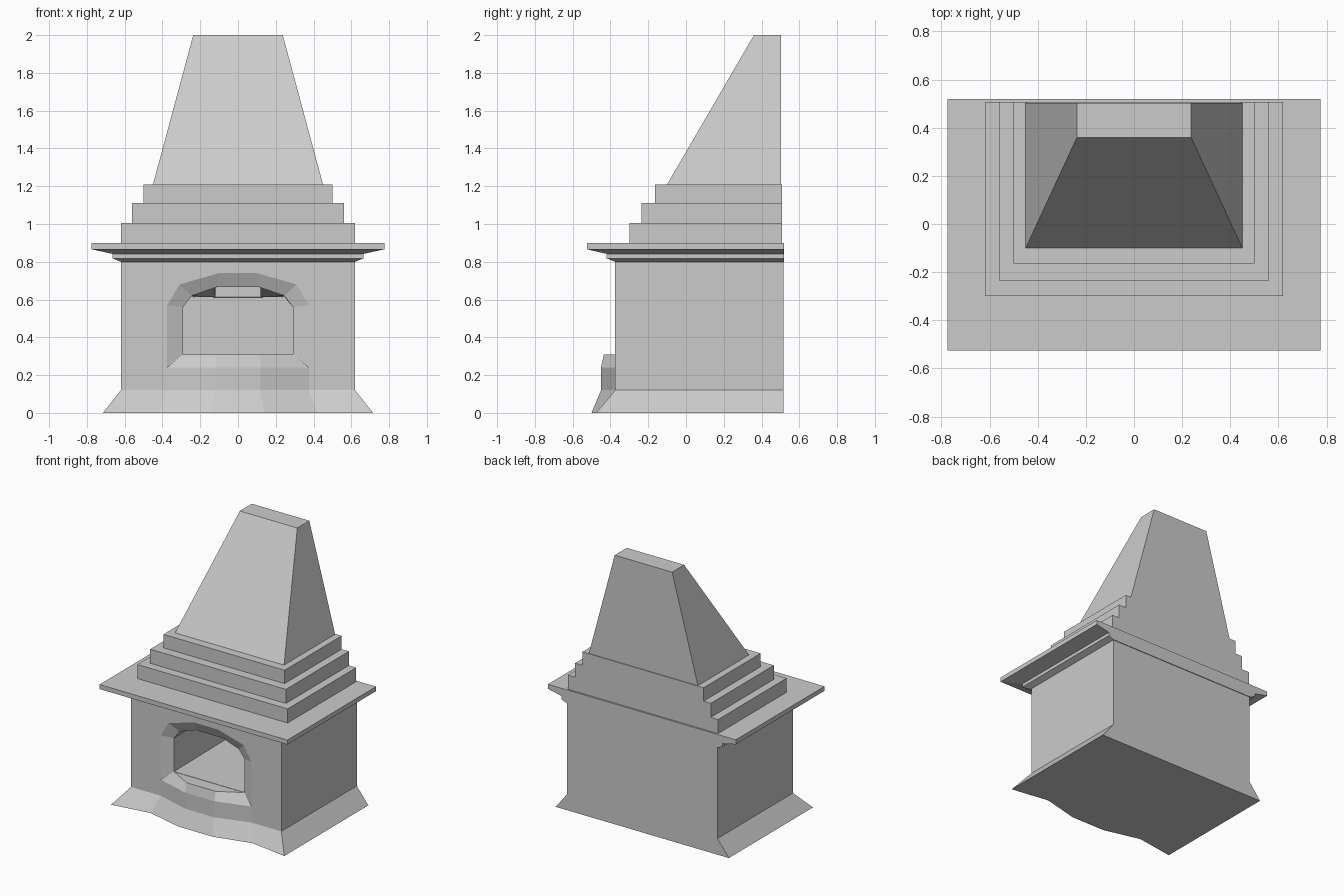
import bpy, bmesh

if "Cube" in bpy.data.objects:
    bpy.data.objects.remove(bpy.data.objects["Cube"])

BACK = 0.515


def loft(name, rings):
    """Closed solid through rings of 3D points with equal counts."""
    bm = bmesh.new()
    vs = [[bm.verts.new(p) for p in ring] for ring in rings]
    n = len(vs[0])
    for a, b in zip(vs, vs[1:]):
        for i in range(n):
            j = (i + 1) % n
            bm.faces.new((a[i], a[j], b[j], b[i]))
    bm.faces.new(vs[0])
    bm.faces.new(vs[-1])
    bmesh.ops.recalc_face_normals(bm, faces=bm.faces)
    me = bpy.data.meshes.new(name)
    bm.to_mesh(me)
    bm.free()
    ob = bpy.data.objects.new(name, me)
    bpy.context.collection.objects.link(ob)
    return ob


def rect(x, front, z, back=BACK):
    return [(-x, front, z), (x, front, z), (x, back, z), (-x, back, z)]


def mirrored(half):
    """Right-hand points (side to centre) completed on the left."""
    return half + [(-x, b) for x, b in reversed(half)]


def plan(half, z):
    return [(x, y, z) for x, y in mirrored(half)]


def arch(half, y):
    return [(x, y, z) for x, z in mirrored(half)]


# Firebox body
body = loft("firebox_body", [rect(0.62, -0.375, 0.12), rect(0.62, -0.375, 0.805)])

# Opening: bevelled arched surround, short reveal, then the hearth chamber
outer = [(0.375, 0.24), (0.375, 0.57), (0.31, 0.68), (0.10, 0.74)]
inner = [(0.29, 0.31), (0.29, 0.56), (0.245, 0.62), (0.11, 0.667)]
rear = [(0.30, 0.31), (0.30, 0.56), (0.245, 0.615), (0.125, 0.612)]
hearth = loft("hearth_cutter", [arch(outer, -0.42), arch(outer, -0.375),
                                arch(inner, -0.34), arch(inner, -0.295),
                                arch(rear, 0.46)])
flue = loft("flue_cutter", [rect(0.12, -0.29, 0.5, 0.455),
                            rect(0.12, -0.29, 0.78, 0.455)])
for cutter in (hearth, flue):
    mod = body.modifiers.new(cutter.name, 'BOOLEAN')
    mod.operation = 'DIFFERENCE'
    mod.solver = 'EXACT'
    mod.object = cutter
bpy.context.view_layer.objects.active = body
for mod in list(body.modifiers):
    bpy.ops.object.modifier_apply(modifier=mod.name)
for cutter in (hearth, flue):
    bpy.data.objects.remove(cutter)

# Flared base skirt with the bowed front
loft("base_skirt", [
    plan([(0.715, BACK), (0.715, -0.475), (0.42, -0.43), (0.14, -0.5)], 0),
    plan([(0.62, BACK), (0.62, -0.375), (0.375, -0.375), (0.12, -0.45)], 0.12)])

# Bowed sill below the opening
sill_side = [(0.375, -0.30), (0.375, -0.375), (0.12, -0.45)]
loft("sill", [plan(sill_side, 0.12), plan(sill_side, 0.24),
              plan([(0.29, -0.335), (0.29, -0.34), (0.12, -0.435)], 0.308)])

# Moulded mantel shelf
loft("mantel_shelf", [rect(x, y, z, 0.52) for x, y, z in (
    (0.62, -0.375, 0.80), (0.665, -0.42, 0.818), (0.665, -0.42, 0.842),
    (0.775, -0.525, 0.866), (0.775, -0.525, 0.90))])

# Stepped tiers
for i, (x, y, z0, z1) in enumerate(((0.62, -0.30, 0.90, 1.005),
                                    (0.56, -0.235, 1.005, 1.11),
                                    (0.50, -0.165, 1.11, 1.21))):
    loft(f"tier_{i + 1}", [rect(x, y, z0, 0.507), rect(x, y, z1, 0.507)])

# Tapered chimney hood
loft("chimney_hood", [rect(0.45, -0.10, 1.21, 0.502), rect(0.237, 0.36, 2.0, 0.502)])
